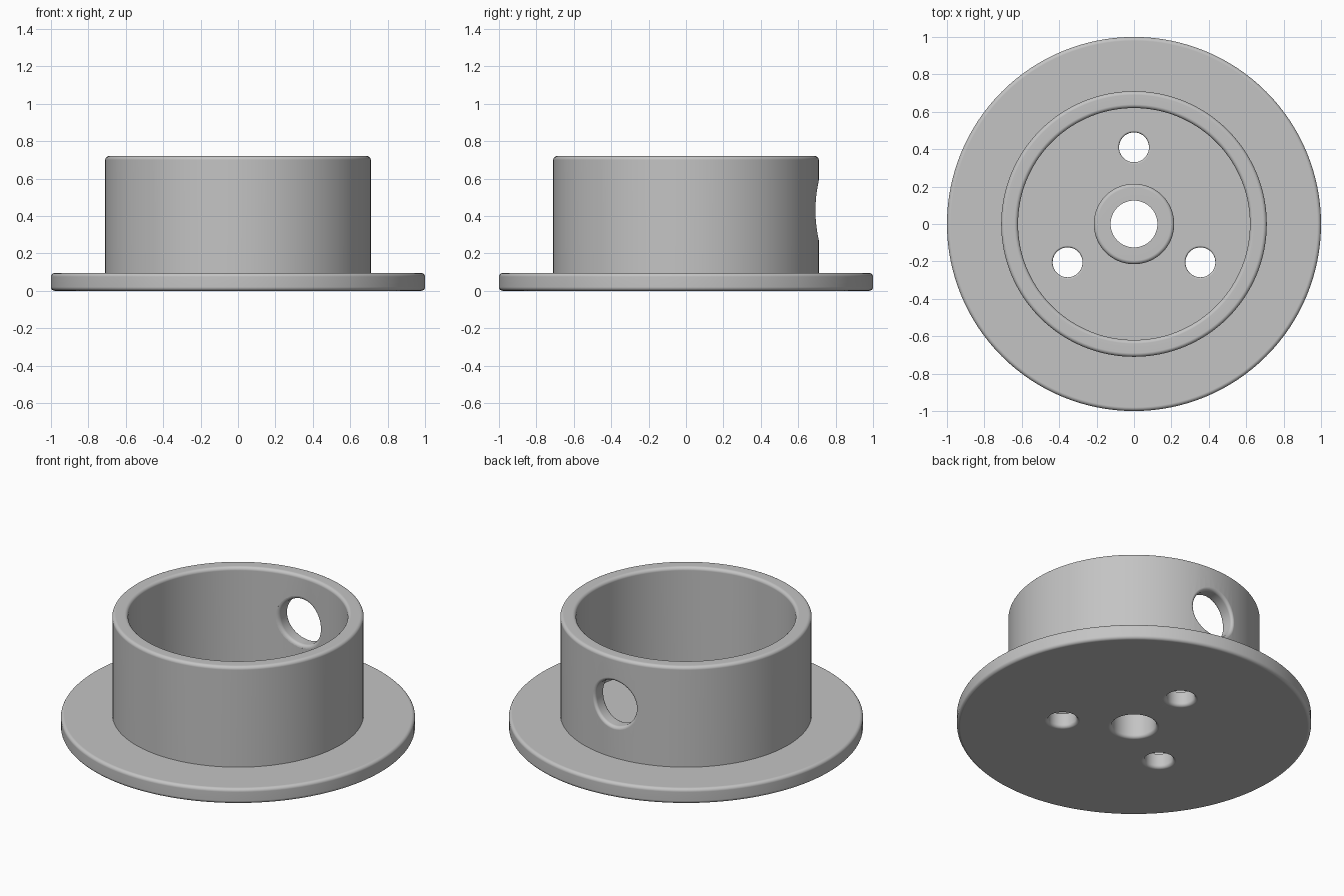
import bpy, bmesh
from math import sin, cos, pi, sqrt, radians
from mathutils import Vector

old = bpy.data.objects.get("Cube")
if old:
    bpy.data.objects.remove(old, do_unlink=True)

WALL_OUT, WALL_IN, RIM_Z = 0.71, 0.62, 0.72
FLOOR_Z, HUB_Z = 0.095, 0.2
FILLET, STEPS = 0.02, 5

grey = bpy.data.materials.new("plain grey")
grey.use_nodes = True
grey.diffuse_color = (0.55, 0.55, 0.55, 1)
grey.node_tree.nodes["Principled BSDF"].inputs["Base Color"].default_value = grey.diffuse_color


def finish(bm, name):
    bmesh.ops.recalc_face_normals(bm, faces=bm.faces)
    mesh = bpy.data.meshes.new(name)
    bm.to_mesh(mesh)
    bm.free()
    mesh.materials.append(grey)
    obj = bpy.data.objects.new(name, mesh)
    bpy.context.collection.objects.link(obj)
    return obj


def rounded(corners):
    """Closed outline of (radius, height, fillet) corners with rounded corners."""
    out = []
    for i, (r, z, f) in enumerate(corners):
        p = Vector((r, 0, z))
        if not f:
            out.append(p)
            continue
        before, after = corners[i - 1], corners[(i + 1) % len(corners)]
        u = (Vector((before[0], 0, before[1])) - p).normalized()
        v = (Vector((after[0], 0, after[1])) - p).normalized()
        for k in range(STEPS + 1):
            t = k / STEPS * pi / 2
            out.append(p + f * (1 - sin(t)) * u + f * (1 - cos(t)) * v)
    return out


def lathe(name, corners, sides, centre=(0, 0, 0)):
    bm = bmesh.new()
    verts = [bm.verts.new(p) for p in rounded(corners)]
    edges = [bm.edges.new((verts[i - 1], verts[i])) for i in range(len(verts))]
    bmesh.ops.spin(bm, geom=verts + edges, cent=(0, 0, 0), axis=(0, 0, 1),
                   angle=2 * pi, steps=sides)
    bmesh.ops.remove_doubles(bm, verts=bm.verts, dist=1e-4)
    bmesh.ops.translate(bm, verts=bm.verts, vec=centre)
    return finish(bm, name)


def side_hole_cutter(radius, height, sides=48):
    """Tube along y that flares to follow the curved wall on both sides."""
    flare = [(radius + FILLET * (1 - cos(t)), FILLET * (1 - sin(t)))
             for t in (k / STEPS * pi / 2 for k in range(STEPS + 1))]
    rings = [(radius + FILLET, None, 0.5)]
    rings += [(r, WALL_IN, d) for r, d in reversed(flare)]
    rings += [(r, WALL_OUT, -d) for r, d in flare]
    rings += [(radius + FILLET, None, 0.8)]
    bm = bmesh.new()
    loops = []
    for r, surface, depth in rings:
        loop = []
        for i in range(sides):
            a = 2 * pi * i / sides
            x = r * cos(a)
            y = depth + (sqrt(surface ** 2 - x * x) if surface else 0)
            loop.append(bm.verts.new((x, y, height + r * sin(a))))
        loops.append(loop)
    for a, b in zip(loops, loops[1:]):
        for i in range(sides):
            bm.faces.new((a[i - 1], a[i], b[i], b[i - 1]))
    bm.faces.new(loops[0])
    bm.faces.new(loops[-1])
    return finish(bm, "side_hole_cutter")


# Flanged cup with a central hub and bore
body = lathe("flanged_cup", [
    (0.125, 0, FILLET), (1, 0, FILLET), (1, FLOOR_Z, FILLET),
    (WALL_OUT, FLOOR_Z, 0), (WALL_OUT, RIM_Z, FILLET),
    (WALL_IN, RIM_Z, FILLET), (WALL_IN, FLOOR_Z, 0),
    (0.215, FLOOR_Z, 0), (0.215, HUB_Z, FILLET), (0.125, HUB_Z, 0)], 128)

# Three mounting holes in the floor, flared at both ends
cutters = [side_hole_cutter(0.14, 0.43)]
bore, top = 0.08, 0.01
for angle in (90, 210, 330):
    a = radians(angle)
    cutters.append(lathe("mounting_hole_cutter", [
        (0, -0.05, 0), (bore + FILLET, -0.05, 0), (bore + FILLET, 0, 0)]
        + [(bore + FILLET * (1 - sin(t)), FILLET * (1 - cos(t)), 0)
           for t in (k / STEPS * pi / 2 for k in range(1, STEPS + 1))]
        + [(bore + top * (1 - cos(t)), FLOOR_Z - top * (1 - sin(t)), 0)
           for t in (k / STEPS * pi / 2 for k in range(STEPS + 1))]
        + [(bore + top, 0.15, 0), (0, 0.15, 0)],
        40, (0.41 * cos(a), 0.41 * sin(a), 0)))

# Cut the holes
bpy.ops.object.select_all(action="DESELECT")
bpy.context.view_layer.objects.active = body
body.select_set(True)
for cutter in cutters:
    cutter.hide_render = True
    mod = body.modifiers.new("hole", "BOOLEAN")
    mod.operation, mod.solver, mod.object = "DIFFERENCE", "EXACT", cutter
    bpy.ops.object.modifier_apply(modifier=mod.name)
    bpy.data.objects.remove(cutter, do_unlink=True)

# Smooth curves, crisp joints and flat broad faces
bpy.ops.object.shade_smooth_by_angle(angle=radians(35))
weighted = body.modifiers.new("flat_broad_faces", "WEIGHTED_NORMAL")
weighted.keep_sharp = True
